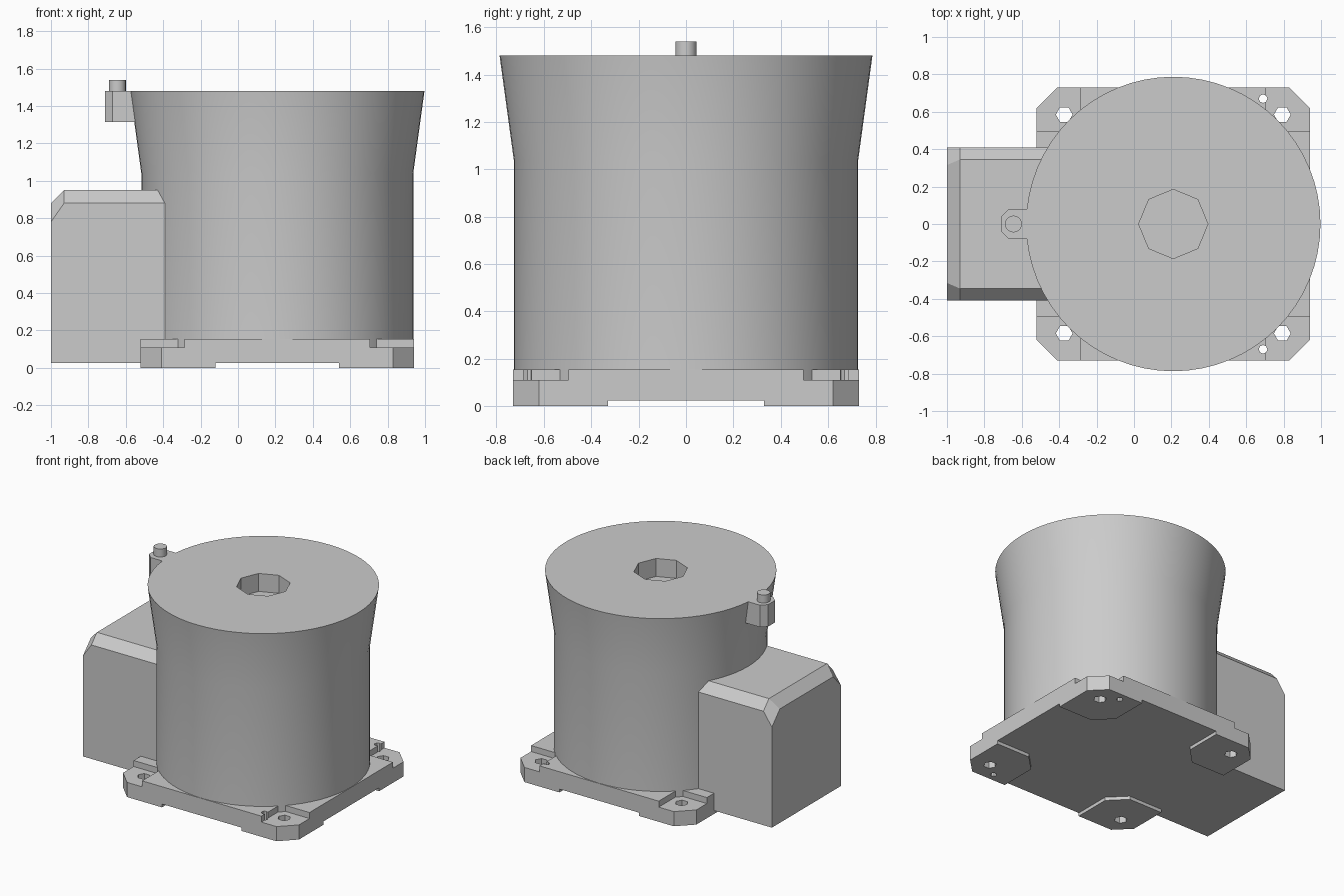
import bpy, bmesh
from math import cos, sin, pi, radians

cube = bpy.data.objects.get("Cube")
if cube:
    bpy.data.objects.remove(cube, do_unlink=True)

grey = bpy.data.materials.new("plain_grey")
grey.use_nodes = True
grey.diffuse_color = (0.6, 0.6, 0.6, 1)
grey.node_tree.nodes["Principled BSDF"].inputs["Base Color"].default_value = (0.6, 0.6, 0.6, 1)

CX = 0.21          # axis of the round body
HALF = 0.73        # half width of the square base
FLOOR = 0.025      # underside between the feet
DECK = 0.155       # top of the base


def loft(name, rings):
    """Closed solid through matching rings of points."""
    bm = bmesh.new()
    loops = [[bm.verts.new(p) for p in ring] for ring in rings]
    n = len(loops[0])
    for a, b in zip(loops, loops[1:]):
        for i in range(n):
            j = (i + 1) % n
            bm.faces.new((a[i], a[j], b[j], b[i]))
    bm.faces.new(loops[0])
    bm.faces.new(loops[-1])
    bmesh.ops.recalc_face_normals(bm, faces=bm.faces)
    mesh = bpy.data.meshes.new(name)
    bm.to_mesh(mesh)
    bm.free()
    mesh.materials.append(grey)
    obj = bpy.data.objects.new(name, mesh)
    bpy.context.collection.objects.link(obj)
    return obj


def prism(name, outline, z0, z1):
    return loft(name, [[(x, y, z) for x, y in outline] for z in (z0, z1)])


def circle(x, y, r, n):
    return [(x + r * cos(2 * pi * i / n), y + r * sin(2 * pi * i / n)) for i in range(n)]


def lathe(name, x, y, profile, n):
    return loft(name, [[(px, py, z) for px, py in circle(x, y, r, n)] for r, z in profile])


def cut(obj, cutters):
    bpy.context.view_layer.objects.active = obj
    for c in cutters:
        mod = obj.modifiers.new("cut", 'BOOLEAN')
        mod.operation = 'DIFFERENCE'
        mod.solver = 'EXACT'
        mod.object = c
        bpy.ops.object.modifier_apply(modifier=mod.name)


def smooth(obj):
    bpy.ops.object.select_all(action='DESELECT')
    obj.select_set(True)
    bpy.context.view_layer.objects.active = obj
    bpy.ops.object.shade_smooth_by_angle(angle=radians(25))


# Round body flaring towards the rim, with an eight-sided socket in the top
body = lathe("round_body", CX, 0, [(0.727, 0.06), (0.727, 1.04), (0.787, 1.48)], 64)
socket = lathe("socket_cutter", CX, 0, [(0.185, 1.345), (0.185, 1.6)], 8)
cut(body, [socket])
smooth(body)
helpers = [socket]

# Square base plate with clipped corners
k = HALF - 0.11
base = prism("base_plate", [(CX + x, y) for x, y in (
    (-k, -HALF), (k, -HALF), (HALF, -k), (HALF, k),
    (k, HALF), (-k, HALF), (-HALF, k), (-HALF, -k))], FLOOR, DECK)

# Feet, bolt holes and lowered ledges at the four corners
foot_outline = [(0.11, 0), (0.4, 0), (0.4, 0.28), (0.28, 0.4), (0, 0.4), (0, 0.11)]
for sx, side in ((-1, "right"), (1, "left")):
    for sy, end in ((-1, "front"), (1, "back")):
        tag = end + "_" + side
        foot = prism("foot_" + tag, [(CX + sx * (HALF - a), sy * (HALF - b))
                                     for a, b in foot_outline], 0, FLOOR)
        ledge = prism("ledge_cutter_" + tag, [(CX + sx * a, sy * b) for a, b in (
            (0.495, 0.495), (0.9, 0.495), (0.9, 0.9), (0.495, 0.9))], 0.11, 0.3)
        bolt = lathe("bolt_cutter_" + tag, CX + sx * 0.583, sy * 0.585,
                     [(0.045, -0.1), (0.045, 0.3)], 6)
        holes = [bolt]
        if sx > 0:
            holes.append(lathe("pin_cutter_" + tag, 0.69, sy * 0.67,
                               [(0.023, -0.1), (0.023, 0.3)], 8))
        cut(foot, holes)
        cut(base, [ledge] + holes)
        helpers += [ledge] + holes

# Side housing with bevelled top edges and a bevelled outer end


def housing_section(x, top, shoulder, inner):
    half = [(0.41, FLOOR), (0.41, shoulder), (inner, top)]
    return [(x, y, z) for y, z in half] + [(x, -y, z) for y, z in reversed(half)]


loft("side_housing", [housing_section(-1, 0.88, 0.78, 0.315),
                      housing_section(-0.93, 0.95, 0.88, 0.345),
                      housing_section(-0.3, 0.95, 0.88, 0.345)])

# Rim tab carrying a small peg
prism("rim_tab", [(-0.5, -0.08), (-0.5, 0.08), (-0.67, 0.08),
                  (-0.71, 0.04), (-0.71, -0.04), (-0.67, -0.08)], 1.315, 1.48)
smooth(lathe("rim_peg", -0.645, 0, [(0.045, 1.45), (0.045, 1.54)], 20))

for h in helpers:
    bpy.data.objects.remove(h, do_unlink=True)
